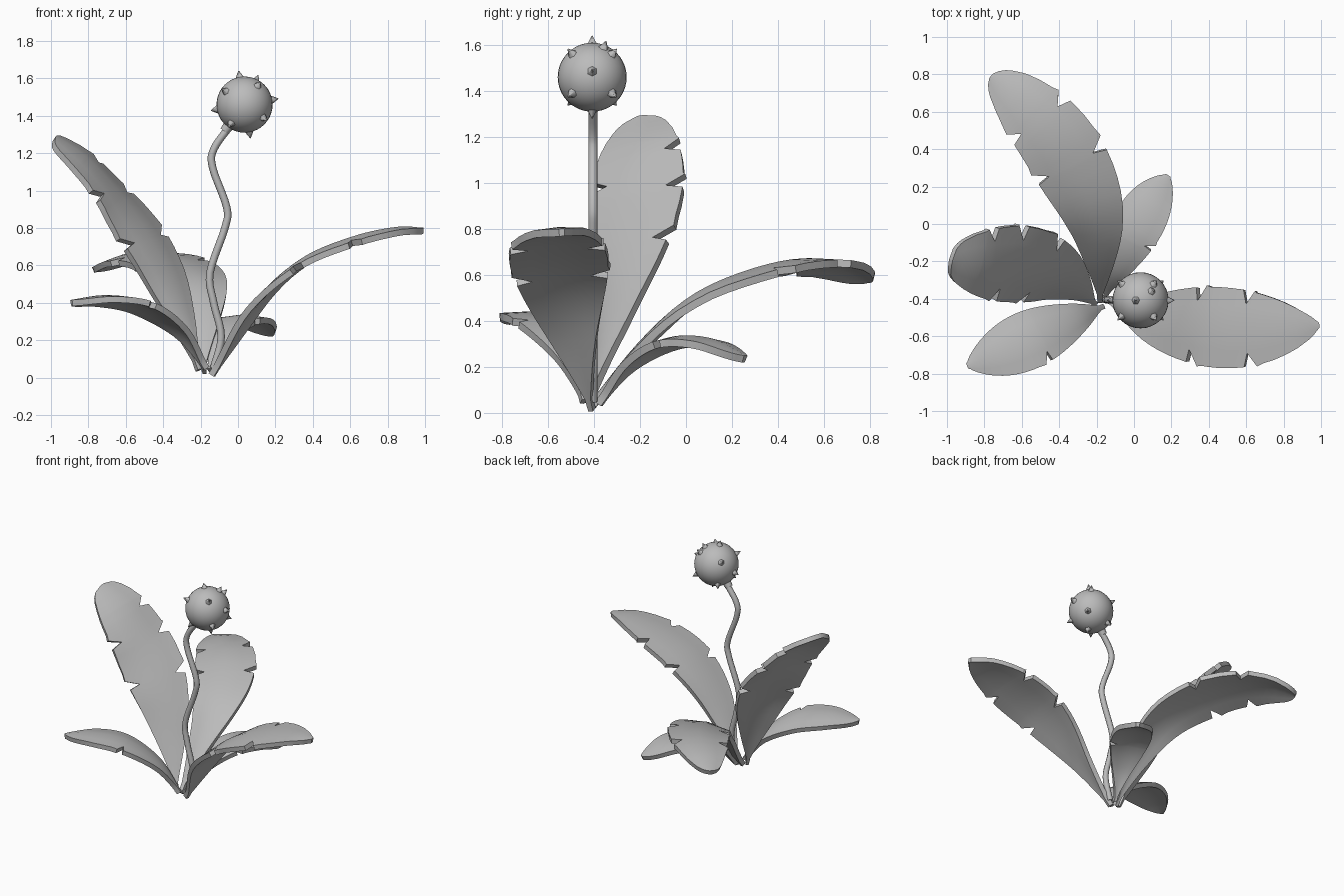
import bpy, bmesh, math
from mathutils import Vector, Matrix

cube = bpy.data.objects.get("Cube")
if cube:
    bpy.data.objects.remove(cube, do_unlink=True)

grey = bpy.data.materials.new("plain grey")
grey.use_nodes = True
grey.diffuse_color = (0.5, 0.5, 0.5, 1)
grey.node_tree.nodes["Principled BSDF"].inputs["Base Color"].default_value = (0.5, 0.5, 0.5, 1)


def spline(points, steps=16):
    """Smooth curve through the points."""
    p = [Vector(q) for q in points]
    p = [2 * p[0] - p[1]] + p + [2 * p[-1] - p[-2]]
    out = []
    for a, b, c, d in zip(p, p[1:], p[2:], p[3:]):
        for i in range(steps):
            t = i / steps
            out.append(0.5 * (2 * b + (c - a) * t + (2 * a - 5 * b + 4 * c - d) * t ** 2
                              + (3 * b - a - 3 * c + d) * t ** 3))
    return out + [p[-2]]


def along(curve, t):
    """Point at fraction t of the curve's length."""
    lengths = [(b - a).length for a, b in zip(curve, curve[1:])]
    left = t * sum(lengths)
    for i, step in enumerate(lengths):
        if left <= step or i == len(lengths) - 1:
            return curve[i].lerp(curve[i + 1], min(left / step, 1))
        left -= step


def finish(obj, angle=35):
    bpy.ops.object.select_all(action='DESELECT')
    obj.select_set(True)
    bpy.context.view_layer.objects.active = obj
    for mod in list(obj.modifiers):
        bpy.ops.object.modifier_apply(modifier=mod.name)
    bpy.ops.object.shade_smooth_by_angle(angle=math.radians(angle))


def mesh_object(name, bm):
    bmesh.ops.recalc_face_normals(bm, faces=bm.faces)
    mesh = bpy.data.meshes.new(name)
    bm.to_mesh(mesh)
    bm.free()
    mesh.materials.append(grey)
    obj = bpy.data.objects.new(name, mesh)
    bpy.context.collection.objects.link(obj)
    return obj


def edge_factor(t, notches):
    """Torn notch: a sudden cut, then a slanted return to a new lobe."""
    for n in notches:
        if n - 0.012 < t <= n:
            return 1 - 0.36 * (t - n + 0.012) / 0.012
        if n < t < n + 0.04:
            return 0.64 + 0.4 * (t - n) / 0.035
    return 1


def leaf(name, path, width, roll, arch, bluntness, left_notches, right_notches):
    curve = spline(path)
    stations = {i / 24 for i in range(25)} | {0.975, 0.99}
    for n in left_notches + right_notches:
        stations = {s for s in stations if not n - 0.02 < s < n + 0.045}
    for n in left_notches + right_notches:
        stations |= {n - 0.012, n, n + 0.035}
    bm = bmesh.new()
    rows = []
    for t in sorted(stations):
        centre = along(curve, t)
        tangent = (along(curve, min(t + 0.02, 1)) - along(curve, max(t - 0.02, 0))).normalized()
        side = tangent.cross(Vector((0, 0, 1))).normalized()
        side = Matrix.Rotation(-math.radians(roll), 3, tangent) @ side
        normal = side.cross(tangent)
        power = 0.75 if t < 0.63 else bluntness
        half = max(width * max(math.sin(math.pi * t ** 1.5), 0) ** power, 0.012)
        row = []
        # The blade arches gently, with its edges below the midrib
        for u in (-1, -0.55, 0, 0.55, 1):
            reach = u * half
            if abs(u) == 1:
                reach *= edge_factor(t, left_notches if u < 0 else right_notches)
            row.append(bm.verts.new(centre + side * reach - normal * abs(reach) * arch))
        rows.append(row)
    for a, b in zip(rows, rows[1:]):
        for i in range(4):
            bm.faces.new((a[i], a[i + 1], b[i + 1], b[i]))
    obj = mesh_object(name, bm)
    solid = obj.modifiers.new("thickness", 'SOLIDIFY')
    solid.thickness = 0.033
    solid.offset = 0
    finish(obj)


# Leaves, each following its midrib from the root to the tip
leaf("left_long_leaf",
     [(-0.14, -0.41, 0.015), (0.1, -0.505, 0.4), (0.35, -0.545, 0.625), (0.62, -0.56, 0.74),
      (0.85, -0.555, 0.79), (0.99, -0.54, 0.785)],
     0.215, -3, 0.08, 0.7, [0.53, 0.73], [0.51, 0.735])
leaf("back_long_leaf",
     [(-0.18, -0.41, 0.03), (-0.185, -0.2, 0.29), (-0.207, 0, 0.475), (-0.275, 0.2, 0.58),
      (-0.42, 0.45, 0.65), (-0.6, 0.65, 0.645), (-0.76, 0.79, 0.58)],
     0.205, 6, 0.14, 0.5, [0.6, 0.79], [0.6, 0.775])
leaf("right_tall_leaf",
     [(-0.21, -0.42, 0.04), (-0.31, -0.34, 0.35), (-0.43, -0.275, 0.65), (-0.6, -0.225, 0.92),
      (-0.8, -0.21, 1.15), (-0.98, -0.2, 1.28)],
     0.217, 17, 0.14, 0.37, [0.51, 0.73], [0.51, 0.69, 0.83])
leaf("front_small_leaf",
     [(-0.17, -0.445, 0.05), (-0.3, -0.5, 0.25), (-0.5, -0.59, 0.39), (-0.7, -0.68, 0.425),
      (-0.89, -0.76, 0.4)],
     0.155, -5, 0.14, 0.7, [0.55], [])
leaf("back_small_leaf",
     [(-0.15, -0.38, 0.04), (-0.1, -0.25, 0.21), (-0.02, -0.08, 0.31), (0.08, 0.1, 0.31),
      (0.18, 0.255, 0.235)],
     0.135, 0, 0.12, 0.65, [], [0.52])

# Winding stem
stem_points = [(x, -0.405, z) for x, z in
               ((-0.13, 0.05), (-0.09, 0.22), (-0.13, 0.4), (-0.15, 0.56), (-0.07, 0.8),
                (-0.06, 0.91), (-0.135, 1.12), (-0.13, 1.22), (-0.04, 1.35))]
data = bpy.data.curves.new("stem", 'CURVE')
data.dimensions = '3D'
data.bevel_depth = 0.02
data.bevel_resolution = 2
data.use_fill_caps = True
line = data.splines.new('POLY')
stem_path = spline(stem_points, 5)
line.points.add(len(stem_path) - 1)
for point, co in zip(line.points, stem_path):
    point.co = (*co, 1)
data.materials.append(grey)
stem = bpy.data.objects.new("stem", data)
bpy.context.collection.objects.link(stem)
bpy.ops.object.select_all(action='DESELECT')
stem.select_set(True)
bpy.context.view_layer.objects.active = stem
bpy.ops.object.convert(target='MESH')
finish(bpy.context.object, 65)

centre = Vector((0.035, -0.408, 1.46))


def cone(bm, position, direction, sides, bottom, top, depth):
    turn = Vector(direction).to_track_quat('Z', 'Y').to_matrix().to_4x4()
    bmesh.ops.create_cone(bm, cap_ends=True, segments=sides, radius1=bottom, radius2=top,
                          depth=depth, matrix=Matrix.Translation(position) @ turn)


# Collar between stem and ball
bm = bmesh.new()
toward = (centre - Vector((-0.1, -0.405, 1.28))).normalized()
cone(bm, centre - toward * 0.158, toward, 10, 0.026, 0.03, 0.04)
finish(mesh_object("collar", bm), 45)

# Round seed head
bm = bmesh.new()
bmesh.ops.create_uvsphere(bm, u_segments=32, v_segments=20, radius=0.15,
                          matrix=Matrix.Translation(centre))
finish(mesh_object("seed_head", bm))

# Spikes on the tilted axes and corners of the ball, and one more near the top
directions = [Vector(d) for d in ((1, 0, 0), (-1, 0, 0), (0, 0, 1), (0, 0, -1))]
directions += [Vector((x, y, z)) for x in (-1, 1) for y in (-1, 1) for z in (-1, 1)]
tilt = Matrix.Rotation(math.radians(-10), 3, 'Y')
directions = [(tilt @ d).normalized() for d in directions]
directions.append(Vector((0.4, 0.33, 0.86)).normalized())
bm = bmesh.new()
for d in directions:
    cone(bm, centre + d * 0.161, d, 6, 0.027, 0.002, 0.044)
finish(mesh_object("spikes", bm), 60)
